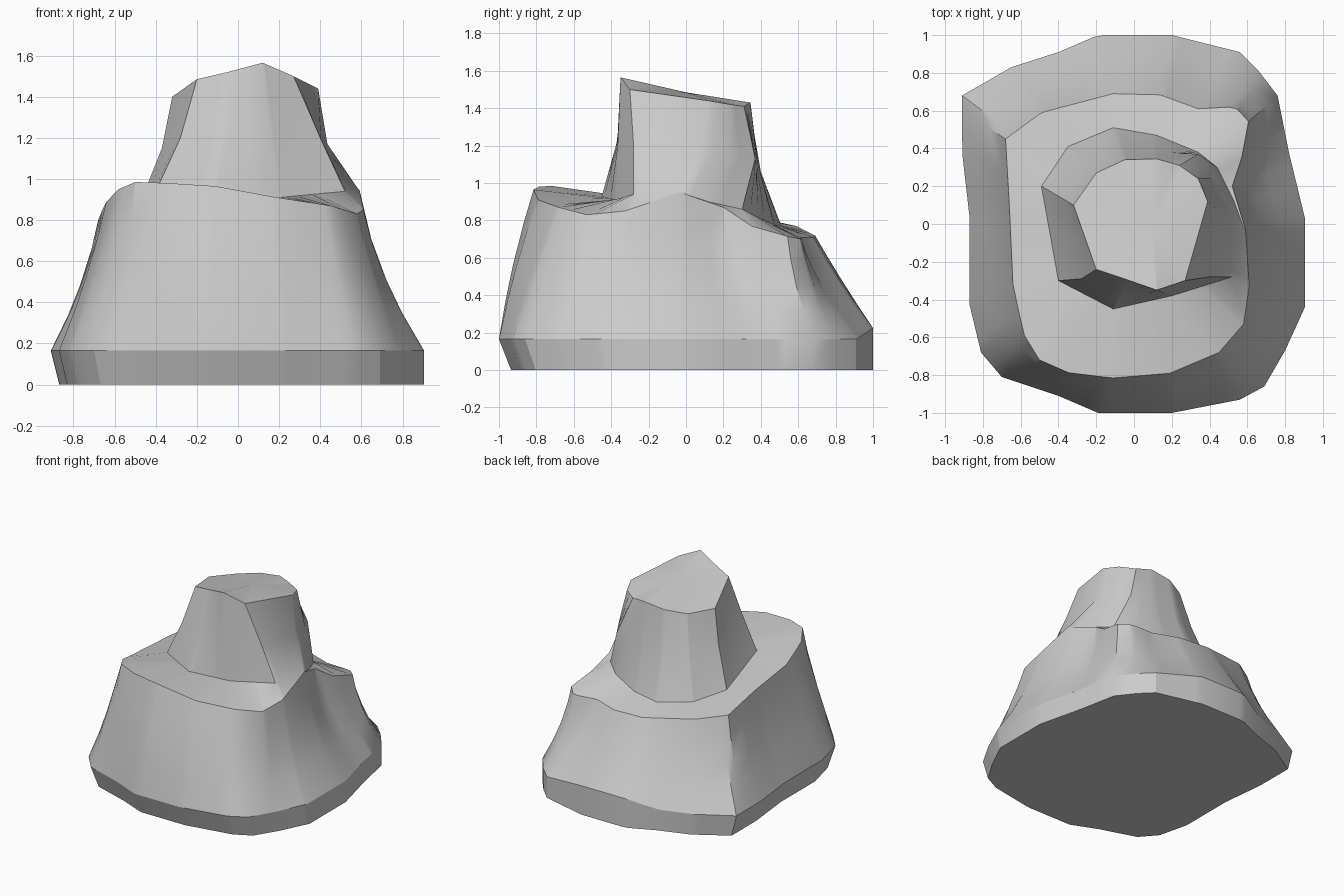
import bpy, bmesh
from math import atan2, cos, sin, radians
from mathutils import Vector

if "Cube" in bpy.data.objects:
    bpy.data.objects.remove(bpy.data.objects["Cube"])

# Plan outlines, counter-clockwise from the front-left
FOOT = [(-.70, -.81), (-.40, -.91), (-.19, -1), (.20, -1), (.56, -.93), (.69, -.86),
        (.80, -.67), (.905, -.44), (.905, .03), (.82, .38), (.76, .68), (.66, .81),
        (.56, .91), (.20, 1), (-.19, 1), (-.40, .91), (-.65, .83), (-.91, .68),
        (-.91, .38), (-.87, .03), (-.87, -.43), (-.81, -.68)]
RIM = [(-.50, -.72, .985), (-.34, -.79, .98), (-.11, -.815, .965), (.19, -.79, .91),
       (.45, -.68, .87), (.58, -.53, .83), (.61, -.33, .85), (.59, -.03, .95),
       (.52, .20, .87), (.57, .35, .77), (.61, .56, .71), (.53, .62, .70), (.34, .61, .71),
       (.12, .69, .71), (-.11, .69, .72), (-.49, .59, .77), (-.68, .45, .80),
       (-.66, .10, .85), (-.64, -.34, .89), (-.58, -.59, .95)]
# Upper rock: three outlines with matching corners
NECK = [(-.40, -.30, .94), (-.11, -.45, .93), (.20, -.38, .91), (.52, -.28, .94),
        (.585, -.03, .95), (.53, .12, .90), (.44, .30, .86), (.34, .38, .82),
        (.12, .47, .78), (-.11, .51, .77), (-.35, .41, .80), (-.49, .20, .85)]
WAIST = [(-.28, -.29, 1.2), (-.08, -.375, 1.2), (.16, -.365, 1.2), (.40, -.28, 1.2),
         (.435, .08, 1.17), (.41, .24, 1.15), (.34, .37, 1.13), (.25, .375, 1.1),
         (.12, .385, 1.1), (-.08, .40, 1.06), (-.26, .33, 1.1), (-.37, .13, 1.15)]
TOP = [(-.20, -.24, 1.485), (-.05, -.29, 1.52), (.12, -.35, 1.565), (.27, -.30, 1.50),
       (.39, .12, 1.44), (.34, .24, 1.42), (.24, .31, 1.41), (.19, .325, 1.42),
       (.12, .345, 1.43), (-.05, .34, 1.41), (-.20, .27, 1.39), (-.32, .10, 1.40)]

foot = [Vector((x, y, .225 if y > .95 else .165)) for x, y in FOOT]
rim, neck, waist, top = ([Vector(p) for p in loop] for loop in (RIM, NECK, WAIST, TOP))

# Shared directions so that every outline keeps its corners (neck first)
angles = []
for loop in (neck, foot, rim):
    for p in loop:
        a = atan2(p.y, p.x)
        if all(abs(a - b) > .03 for b in angles):
            angles.append(a)
angles.sort()


def locate(loop, a):
    """Edge index and fraction where the ray at angle a crosses the outline."""
    n = Vector((-sin(a), cos(a), 0))
    d = Vector((cos(a), sin(a), 0))
    for i, p in enumerate(loop):
        q = loop[(i + 1) % len(loop)]
        s, e = p.dot(n), q.dot(n)
        if s <= 1e-7 and e > 1e-7 and p.dot(d) + q.dot(d) > 0:
            return i, s / (s - e)
    return 0, 0


def point(loop, spot):
    i, f = spot
    return loop[i].lerp(loop[(i + 1) % len(loop)], f)


def between(lo, hi, tz, tr):
    return Vector((lo.x + (hi.x - lo.x) * tr, lo.y + (hi.y - lo.y) * tr,
                   lo.z + (hi.z - lo.z) * tz))


# One column of points per direction: foot, bulging skirt, ledge, upper rock
columns = []
for a in angles:
    f, r = (point(loop, locate(loop, a)) for loop in (foot, rim))
    spot = locate(neck, a)
    k = (.19 if cos(a) > 0 else .14) * abs(cos(a)) - .11 * max(0, -sin(a))
    ground = Vector((f.x * (.955 if f.x < 0 else 1), f.y * (.935 if f.y < 0 else 1), 0))
    skirt = [between(f, r, s, s + 4 * k * s * (1 - s)) for s in (.27, .5, .78)]
    columns.append([ground, f, *skirt, r] + [point(loop, spot) for loop in (neck, waist, top)])

bm = bmesh.new()
grid = [[bm.verts.new(p) for p in col] for col in columns]
for c0, c1 in zip(grid, grid[1:] + grid[:1]):
    for i in range(len(c0) - 1):
        bm.faces.new((c0[i], c1[i], c1[i + 1], c0[i + 1]))
bm.faces.new([c[0] for c in reversed(grid)])

# Gently faceted cap
peak = bm.verts.new((.10, 0, 1.485))
for c0, c1 in zip(grid, grid[1:] + grid[:1]):
    bm.faces.new((c0[-1], c1[-1], peak))
bmesh.ops.recalc_face_normals(bm, faces=bm.faces)

mesh = bpy.data.meshes.new("stepped_rock")
bm.to_mesh(mesh)
bm.free()
rock = bpy.data.objects.new("stepped_rock", mesh)
bpy.context.collection.objects.link(rock)
bpy.context.view_layer.objects.active = rock
rock.select_set(True)
bpy.ops.object.shade_smooth_by_angle(angle=radians(28))
